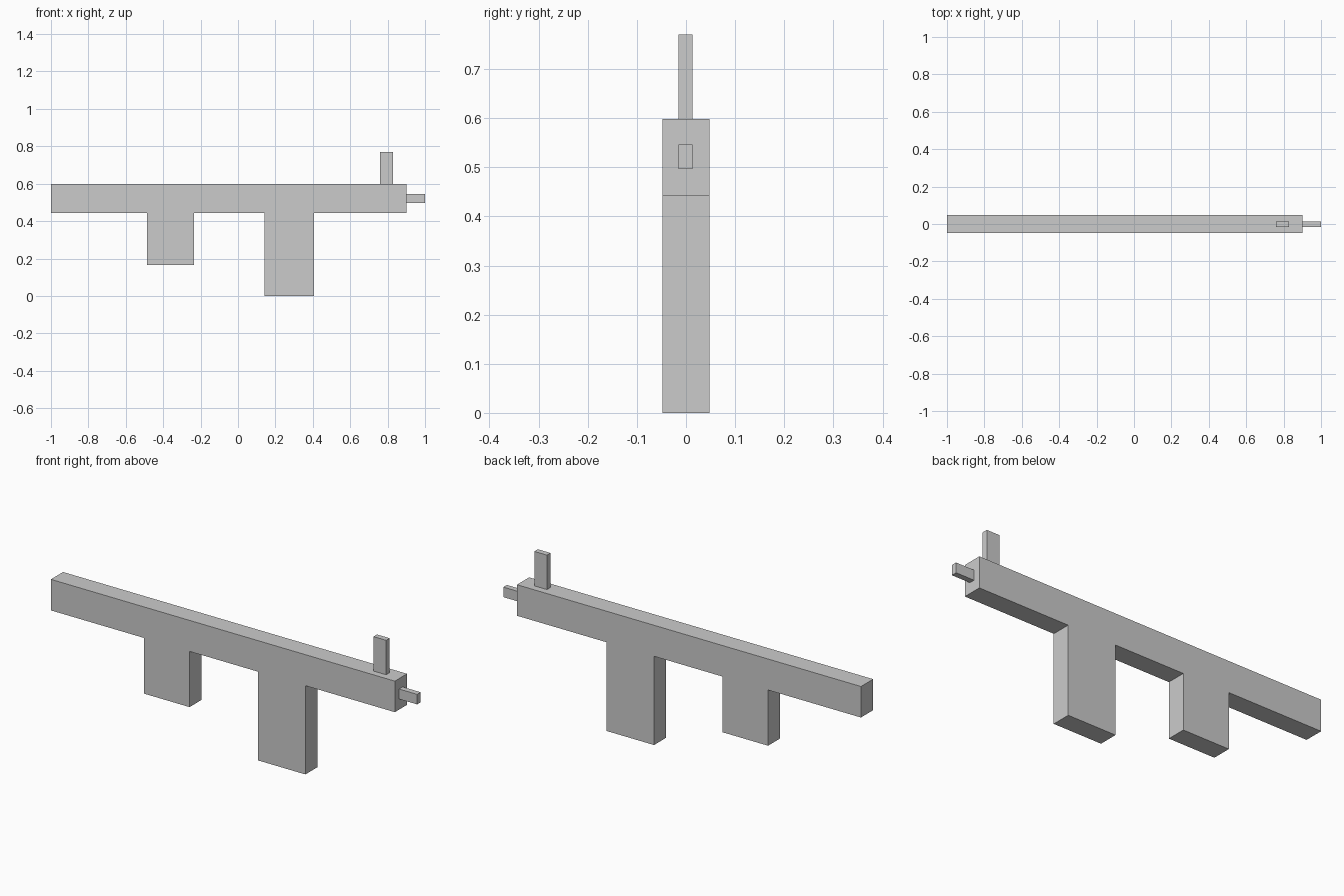
import bpy, bmesh

if "Cube" in bpy.data.objects:
    bpy.data.objects.remove(bpy.data.objects["Cube"])


def extrude_profile(name, points, y0, y1):
    """Extrude a closed XZ outline from y0 to y1."""
    bm = bmesh.new()
    face = bm.faces.new([bm.verts.new((x, y0, z)) for x, z in points])
    new = bmesh.ops.extrude_face_region(bm, geom=[face])["geom"]
    verts = [v for v in new if isinstance(v, bmesh.types.BMVert)]
    bmesh.ops.translate(bm, verts=verts, vec=(0, y1 - y0, 0))
    bmesh.ops.recalc_face_normals(bm, faces=bm.faces)
    mesh = bpy.data.meshes.new(name)
    bm.to_mesh(mesh)
    bm.free()
    obj = bpy.data.objects.new(name, mesh)
    bpy.context.collection.objects.link(obj)
    return obj


def box(name, x0, x1, z0, z1, y0, y1):
    return extrude_profile(name, [(x0, z0), (x1, z0), (x1, z1), (x0, z1)], y0, y1)


TOP, UNDER = 0.598, 0.443

# Long bar with its two downward blocks, one continuous outline
outline = [(-1.0, TOP), (-1.0, UNDER)]
for x0, x1, bottom in [(-0.487, -0.234, 0.165), (0.143, 0.406, 0.0)]:
    outline += [(x0, UNDER), (x0, bottom), (x1, bottom), (x1, UNDER)]
outline += [(0.9, UNDER), (0.9, TOP)]
extrude_profile("body", outline, -0.048, 0.048)

# Upright post on top and short stub on the right end
box("top_post", 0.759, 0.829, TOP, 0.77, -0.015, 0.013)
box("end_stub", 0.9, 1.0, 0.496, 0.546, -0.015, 0.013)
